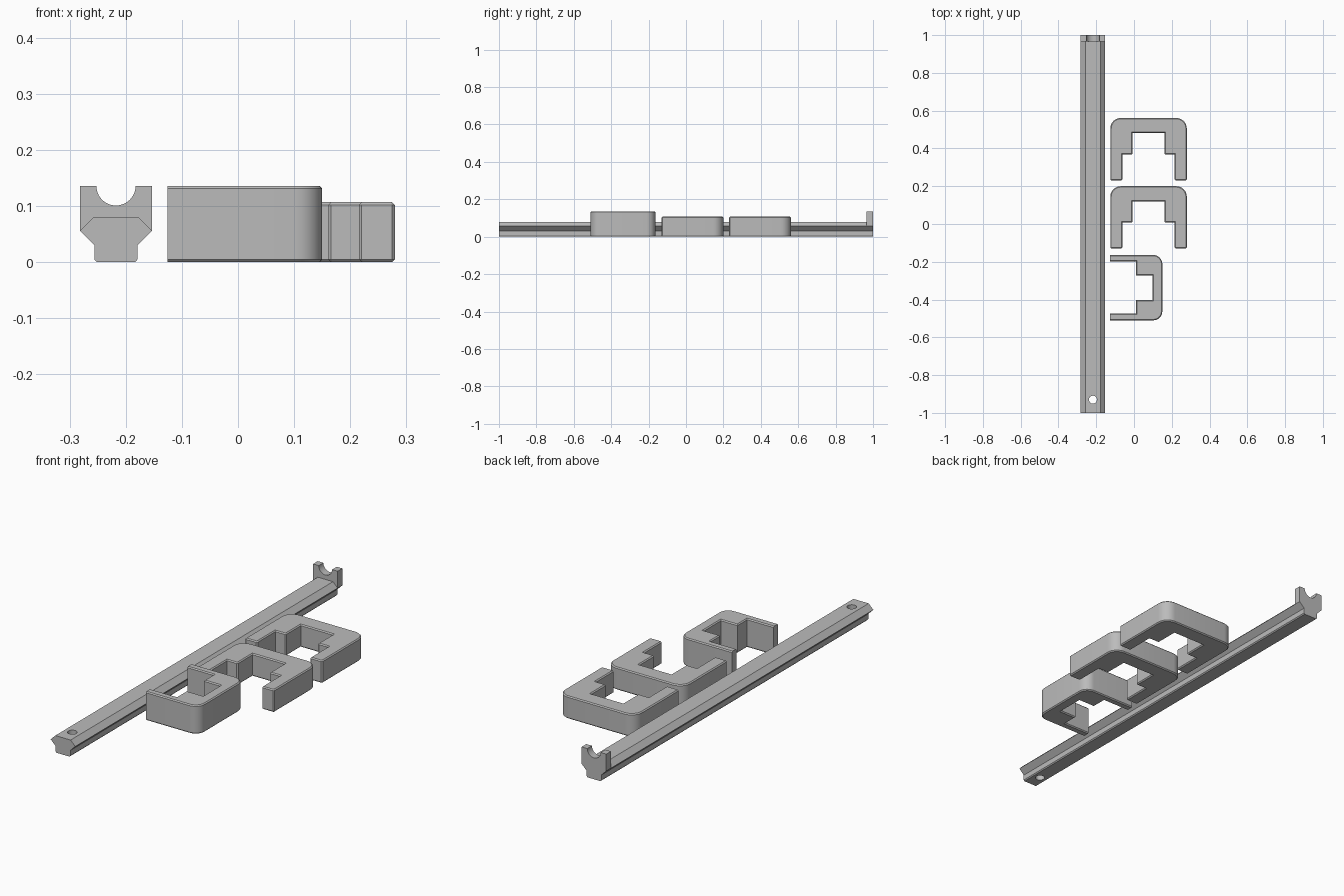
import bpy, bmesh
from math import sin, cos, pi
from mathutils import Vector

if "Cube" in bpy.data.objects:
    bpy.data.objects.remove(bpy.data.objects["Cube"], do_unlink=True)

grey = bpy.data.materials.new("plain grey")
grey.use_nodes = True
colour = (0.5, 0.5, 0.5, 1)
grey.diffuse_color = colour
grey.node_tree.nodes["Principled BSDF"].inputs["Base Color"].default_value = colour


def rounded(corners, steps=8):
    """Outline from (x, y, radius) corners; small radii become a chamfer."""
    out = []
    for i, (x, y, r) in enumerate(corners):
        p = Vector((x, y))
        if r == 0:
            out.append(p)
            continue
        a = p + (Vector(corners[i - 1][:2]) - p).normalized() * r
        b = p + (Vector(corners[(i + 1) % len(corners)][:2]) - p).normalized() * r
        n = steps if r > 0.02 else 1
        centre = a + b - p
        for k in range(n + 1):
            t = k / n * pi / 2
            out.append(centre + (a - centre) * cos(t) + (b - centre) * sin(t) if 0 < k < n
                       else (a if k == 0 else b))
    return out


def prism(name, points, depth, place, keep=None, bevel=0.0):
    """Extrude an outline; place(u, v, w) gives the position."""
    bm = bmesh.new()
    ends = [[bm.verts.new(place(p[0], p[1], w)) for p in points] for w in depth]
    bm.faces.new(ends[0])
    bm.faces.new(ends[1])
    n = len(points)
    for i in range(n):
        j = (i + 1) % n
        bm.faces.new((ends[0][i], ends[0][j], ends[1][j], ends[1][i]))
    bmesh.ops.recalc_face_normals(bm, faces=bm.faces)
    if bevel:
        rims = [e for e in bm.edges
                if abs(e.verts[0].co.z - e.verts[1].co.z) < 1e-6 and (not keep or keep(e))]
        bmesh.ops.bevel(bm, geom=rims, offset=bevel, segments=1, affect='EDGES')
    mesh = bpy.data.meshes.new(name)
    bm.to_mesh(mesh)
    bm.free()
    mesh.materials.append(grey)
    obj = bpy.data.objects.new(name, mesh)
    bpy.context.collection.objects.link(obj)
    return obj


def smooth(obj):
    bpy.ops.object.select_all(action='DESELECT')
    obj.select_set(True)
    bpy.context.view_layer.objects.active = obj
    bpy.ops.object.shade_smooth_by_angle(angle=pi / 6)


def upright(x, y, z):
    return (x, y, z)


# Long rail, with a V-shaped flank on both sides
RAIL_X = -0.2175


def along_rail(x, z, y):
    return (RAIL_X + x, y, z)


flank = [(0.034, 0), (0.0385, 0.005), (0.0385, 0.03), (0.0645, 0.056)]


def mirrored(half):
    return half + [(-x, z) for x, z in reversed(half)]


rail = prism("rail", mirrored(flank + [(0.04, 0.08)]), (-1, 0.965), along_rail)

# Round hole through the front end of the rail
ring = [(RAIL_X + 0.021 * cos(k * pi / 16), -0.93 + 0.021 * sin(k * pi / 16)) for k in range(32)]
cutter = prism("hole_cutter", ring, (-0.1, 0.2), upright)
cutter.hide_render = True
smooth(rail)
hole = rail.modifiers.new("hole", 'BOOLEAN')
hole.operation = 'DIFFERENCE'
hole.solver = 'EXACT'
hole.object = cutter
bpy.ops.object.modifier_apply(modifier="hole")
bpy.data.objects.remove(cutter, do_unlink=True)
smooth(rail)

# Taller end stop with a half-round notch
TOP, NOTCH = 0.136, 0.035
quarter = [(NOTCH * cos(t * pi / 24), TOP - NOTCH * sin(t * pi / 24)) for t in range(13)]
stop = prism("end_stop", mirrored(flank + [(0.0645, TOP)] + quarter[:-1] + [(0.0005, TOP - NOTCH)]),
             (0.965, 1), along_rail)
smooth(stop)

# Two matching clips with stepped pockets, open to the front
c = 0.005
half = [(0.2025, 0, c), (0.2025, 0.33, 0.055)]
inner = [(0.084, 0.25, 0), (0.084, 0.137, c), (0.1385, 0.137, 0), (0.1385, 0, c)]


def flip(points):
    return [(-x, y, r) for x, y, r in reversed(points)]


outline = rounded(half + flip(half) + flip(inner) + inner)
for name, base in (("back_clip", 0.231), ("middle_clip", -0.13)):
    smooth(prism(name, [(0.077 + p.x, base + p.y) for p in outline], (0, 0.107), upright, bevel=c))

# Taller front clip, open towards the rail, with sharp open ends
END = -0.126
side = [(END, 0.173, 0), (0.15, 0.173, 0.048)]
pocket = [(0.098, 0.065, 0), (0.0115, 0.065, 0), (0.0115, 0.138, 0), (END, 0.138, 0)]


def flip_y(points):
    return [(x, -y, r) for x, y, r in reversed(points)]


outline = rounded(side + flip_y(side) + flip_y(pocket) + pocket)


def not_open_end(edge):
    return any(v.co.x > END + 0.001 for v in edge.verts)


smooth(prism("front_clip", [(p.x, p.y - 0.337) for p in outline], (0, TOP), upright,
             keep=not_open_end, bevel=c))
